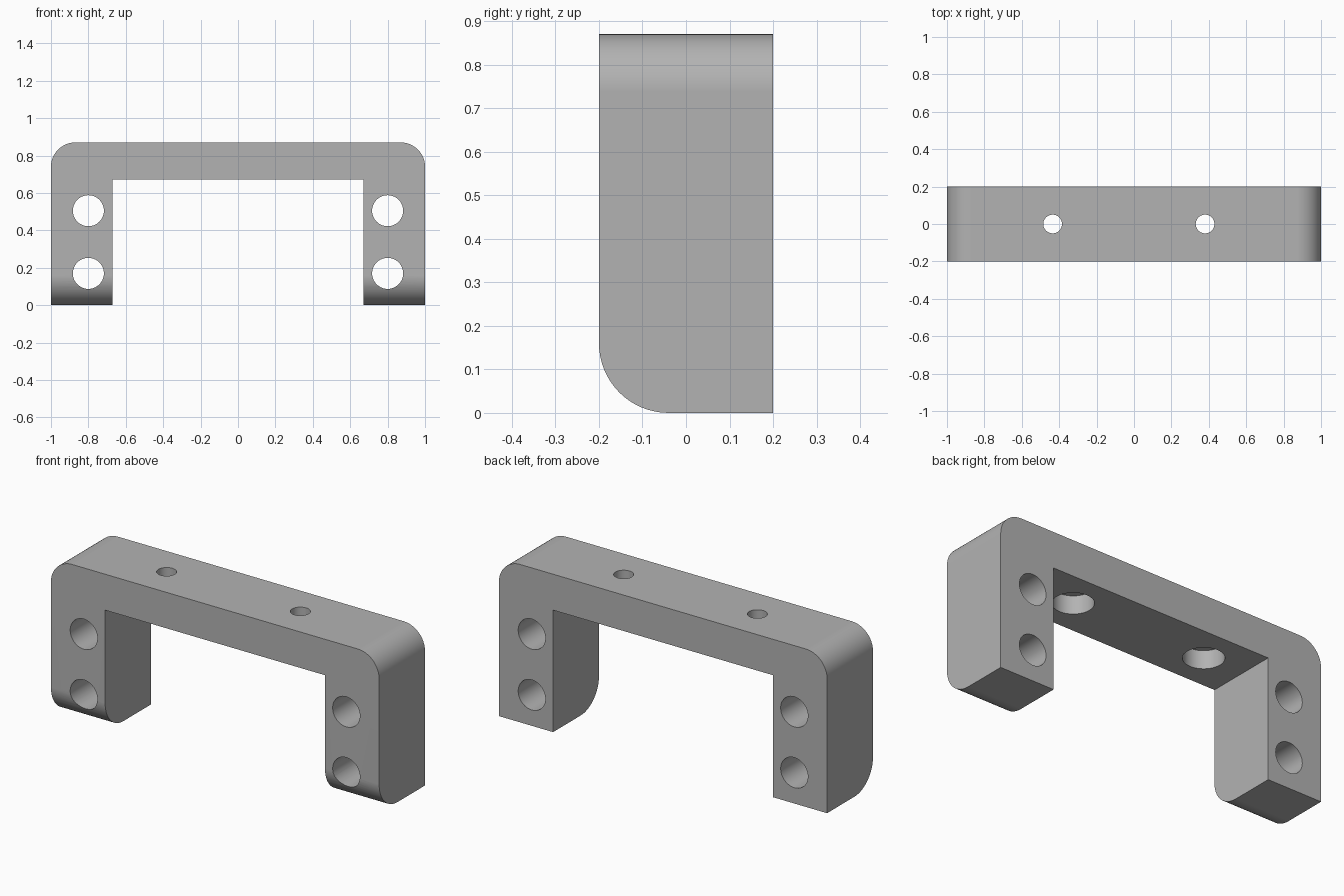
import bpy, bmesh, math
from mathutils import Matrix

cube = bpy.data.objects.get("Cube")
if cube:
    bpy.data.objects.remove(cube, do_unlink=True)

HALF, DEPTH, TOP = 1.0, 0.2, 0.87      # outer half width, half depth, height
INNER, UNDER = 0.67, 0.672             # inner leg face, underside of the bar

grey = bpy.data.materials.new("plain_grey")
grey.use_nodes = True
colour = (0.45, 0.45, 0.45, 1)
grey.diffuse_color = colour
grey.node_tree.nodes["Principled BSDF"].inputs["Base Color"].default_value = colour


def make_object(name, bm):
    mesh = bpy.data.meshes.new(name)
    bmesh.ops.recalc_face_normals(bm, faces=bm.faces)
    bm.to_mesh(mesh)
    bm.free()
    mesh.materials.append(grey)
    obj = bpy.data.objects.new(name, mesh)
    bpy.context.collection.objects.link(obj)
    return obj


def round_edges(bm, rule, radius):
    edges = [e for e in bm.edges if all(rule(v.co) for v in e.verts)]
    bmesh.ops.bevel(bm, geom=edges, offset=radius, segments=16,
                    profile=0.5, affect='EDGES')


def add_cylinder(bm, centre, radius, length, along_y=False):
    turn = Matrix.Rotation(math.pi / 2, 4, 'X') if along_y else Matrix()
    bmesh.ops.create_cone(bm, cap_ends=True, segments=48, radius1=radius,
                          radius2=radius, depth=length,
                          matrix=Matrix.Translation(centre) @ turn)


# Bracket body: arch profile extruded front to back
bm = bmesh.new()
half = [(HALF, TOP), (HALF, 0), (INNER, 0), (INNER, UNDER)]
outline = half + [(-x, z) for x, z in reversed(half)]
face = bm.faces.new([bm.verts.new((x, -DEPTH, z)) for x, z in outline])
extruded = bmesh.ops.extrude_face_region(bm, geom=[face])["geom"]
bmesh.ops.translate(bm, vec=(0, 2 * DEPTH, 0),
                    verts=[g for g in extruded if isinstance(g, bmesh.types.BMVert)])

# Rounded upper corners and rounded front toes
for side in (-1, 1):
    round_edges(bm, lambda c: c.x * side > HALF - 0.001 and c.z > TOP - 0.001, 0.13)
round_edges(bm, lambda c: c.y < 0.001 - DEPTH and c.z < 0.001, 0.16)
bracket = make_object("bracket", bm)

# Hole cutters: leg bolt holes, bar screw holes, counterbores from below
bolts, screws, bores = bmesh.new(), bmesh.new(), bmesh.new()
for x in (-0.8, 0.8):
    for z in (0.17, 0.505):
        add_cylinder(bolts, (x, 0, z), 0.083, 1, along_y=True)
for x in (-0.435, 0.38):
    add_cylinder(screws, (x, 0, TOP), 0.05, 1)
    add_cylinder(bores, (x, 0, UNDER), 0.102, 0.2)

cutters = [make_object("leg_hole_cutter", bolts),
           make_object("counterbore_cutter", bores),
           make_object("screw_hole_cutter", screws)]

bpy.ops.object.select_all(action='DESELECT')
bpy.context.view_layer.objects.active = bracket
bracket.select_set(True)
for cutter in cutters:
    cutter.hide_render = True
    mod = bracket.modifiers.new(cutter.name, 'BOOLEAN')
    mod.operation, mod.solver, mod.object = 'DIFFERENCE', 'EXACT', cutter
    bpy.ops.object.modifier_apply(modifier=mod.name)
    bpy.data.objects.remove(cutter, do_unlink=True)

# Smooth curves with crisp flats
bpy.ops.object.shade_smooth_by_angle(angle=math.radians(30))
weighted = bracket.modifiers.new("flat_face_normals", 'WEIGHTED_NORMAL')
weighted.keep_sharp = True
